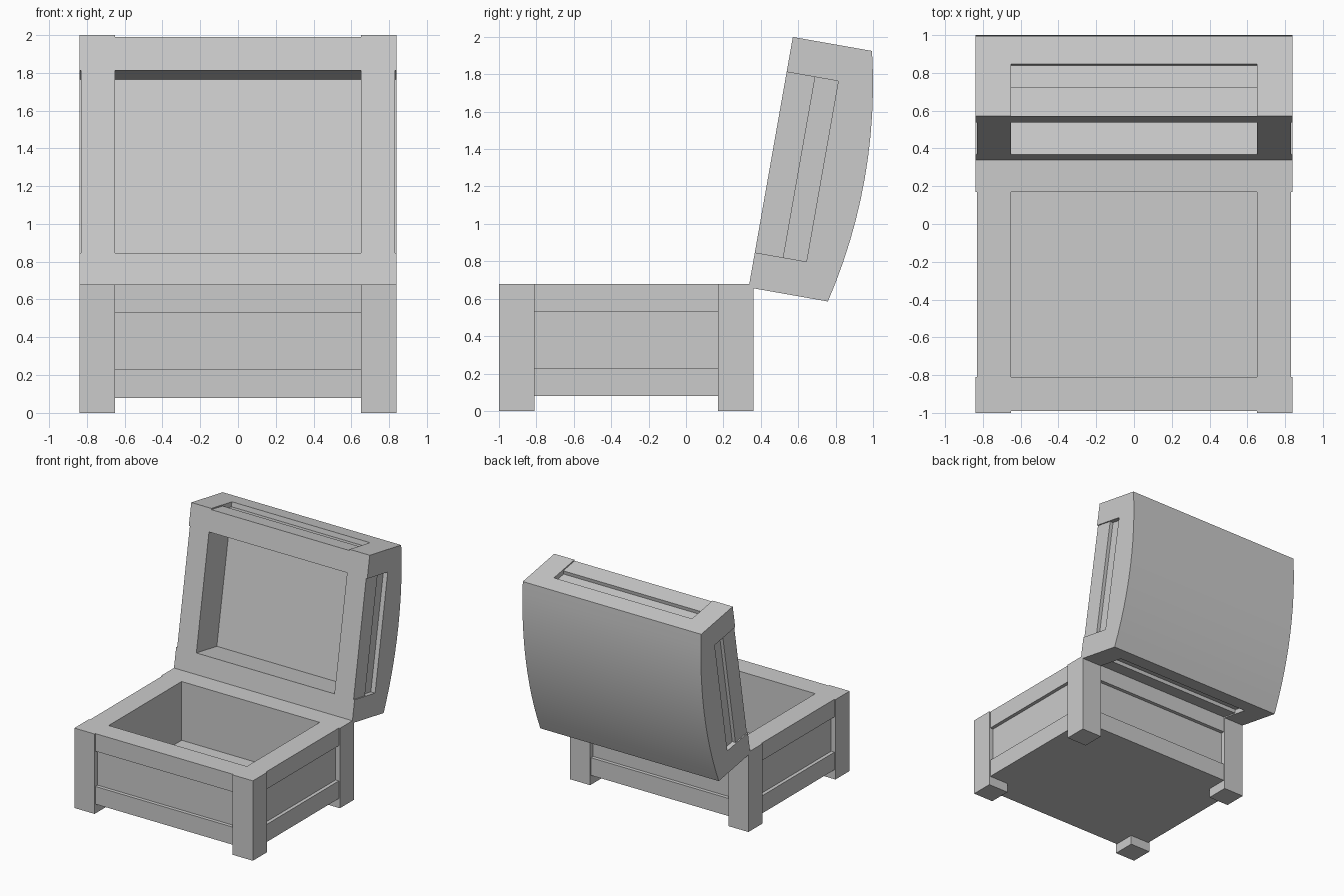
import bpy, bmesh
from math import radians, asin, sin, cos

if "Cube" in bpy.data.objects:
    bpy.data.objects.remove(bpy.data.objects["Cube"])

W, IN, RAIL, PANEL = 0.84, 0.65, 0.01, 0.04   # half width, cavity half width, insets
L, POST = 1.36, 0.19                          # chest depth, corner post size


def add_box(bm, x0, x1, y0, y1, z0, z1):
    v = [bm.verts.new((x, y, z)) for z in (z0, z1)
         for x, y in ((x0, y0), (x1, y0), (x1, y1), (x0, y1))]
    for f in ((3, 2, 1, 0), (4, 5, 6, 7), (0, 1, 5, 4),
              (1, 2, 6, 5), (2, 3, 7, 6), (3, 0, 4, 7)):
        bm.faces.new([v[i] for i in f])


def finish(name, bm):
    bmesh.ops.recalc_face_normals(bm, faces=bm.faces)
    me = bpy.data.meshes.new(name)
    bm.to_mesh(me)
    bm.free()
    ob = bpy.data.objects.new(name, me)
    bpy.context.collection.objects.link(ob)
    return ob


def boxes(name, *dims):
    bm = bmesh.new()
    for d in dims:
        add_box(bm, *d)
    return finish(name, bm)


def ring(y0, y1, outer, inner, z0, z1):
    """Four wall boxes between the corner posts, set in by outer and inner."""
    a, b = y0 + POST, y1 - POST
    return [(-IN, IN, y0 + outer, y0 + inner, z0, z1),
            (-IN, IN, y1 - inner, y1 - outer, z0, z1),
            (-W + outer, -W + inner, a, b, z0, z1),
            (W - inner, W - outer, a, b, z0, z1)]


# Base: corner legs, rails, inset panels, floor
Y0, Y1 = -1.0, -1.0 + L
for side, x in (("left", -W), ("right", IN)):
    for end, y in (("front", Y0), ("back", Y1 - POST)):
        boxes(f"{end}_{side}_leg", (x, x + POST, y, y + POST, 0, 0.68))
boxes("base_top_rails", *ring(Y0, Y1, RAIL, POST, 0.53, 0.68))
boxes("base_panels", *ring(Y0, Y1, PANEL, POST, 0.23, 0.53))
boxes("base_bottom_rails", *ring(Y0, Y1, RAIL, POST, 0.08, 0.23))
boxes("base_floor", (-IN, IN, Y0 + POST, Y1 - POST, 0.08, 0.18))

# Lid: domed profile, built closed with the hinge edge at the origin
SAG, EDGE, SEG = 0.08, 0.43, 12
R = ((L / 2) ** 2 + SAG ** 2) / (2 * SAG)
half = asin(L / 2 / R)
profile = [(-L, 0), (0, 0)]
for i in range(SEG + 1):
    t = half * (1 - 2 * i / SEG)
    profile.append((-L / 2 + R * sin(t), EDGE + SAG - R + R * cos(t)))
bm = bmesh.new()
face = bm.faces.new([bm.verts.new((-W, y, z)) for y, z in profile])
ext = bmesh.ops.extrude_face_region(bm, geom=[face])
bmesh.ops.translate(bm, vec=(2 * W, 0, 0),
                    verts=[g for g in ext["geom"] if isinstance(g, bmesh.types.BMVert)])
lid = finish("lid", bm)

# Hollow the lid and cut the side recesses
cutter = boxes("lid_cutter", (-IN, IN, -L + POST, -POST, -0.05, 0.28),
               *ring(-L, 0, -0.05, PANEL, -0.05, 0.28))
cutter.hide_render = True
mod = lid.modifiers.new("hollow", 'BOOLEAN')
mod.operation, mod.solver, mod.object = 'DIFFERENCE', 'EXACT', cutter
bpy.context.view_layer.objects.active = lid
lid.select_set(True)
bpy.ops.object.modifier_apply(modifier="hollow")
bpy.data.objects.remove(cutter)
bpy.ops.object.shade_smooth_by_angle(angle=radians(30))

# Lid rails, then swing the lid open
rails = boxes("lid_rails", *ring(-L, 0, RAIL, PANEL, 0, 0.155))
for ob in (lid, rails):
    ob.location = (0, 0.335, 0.66)
    ob.rotation_euler = (radians(-100), 0, 0)
